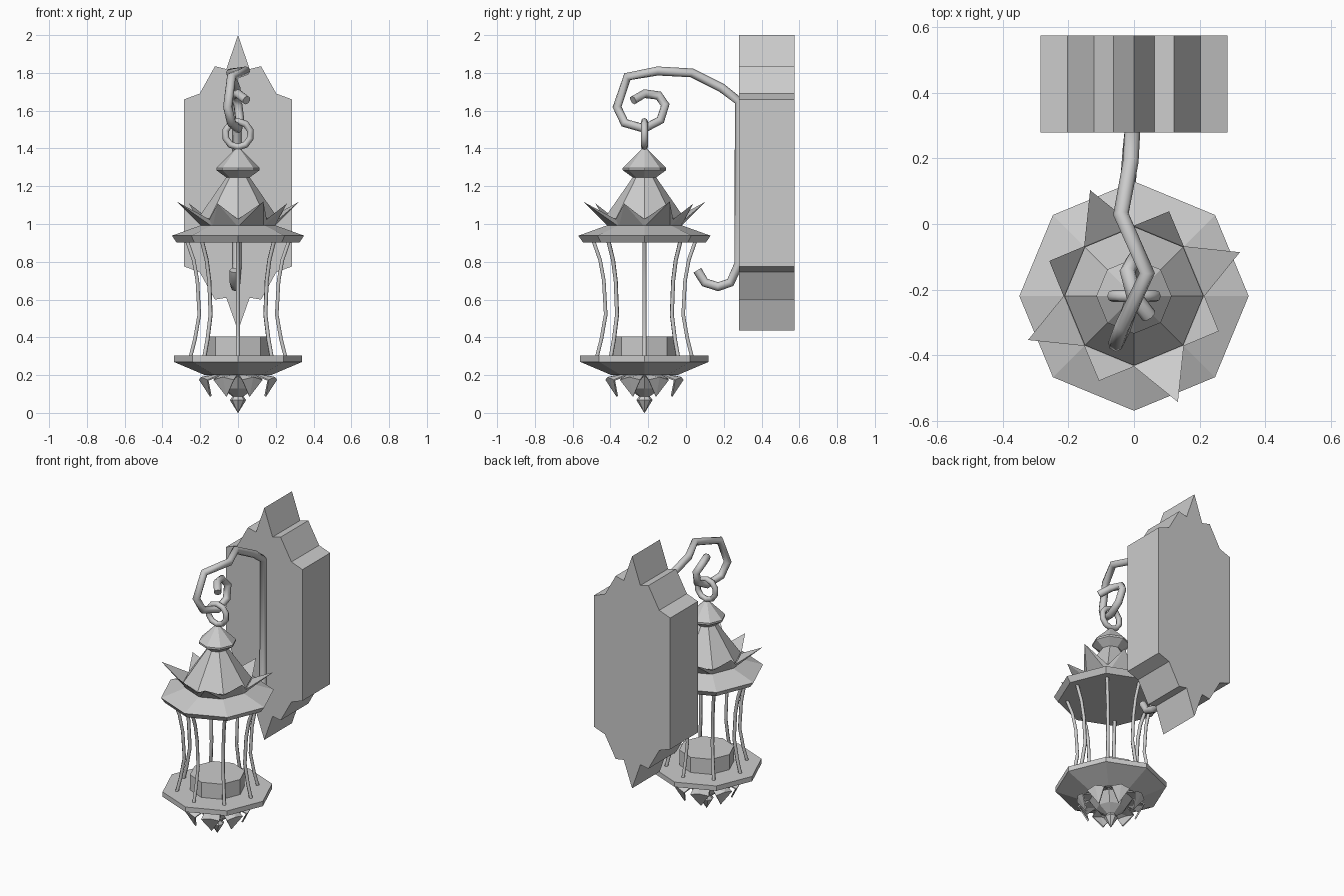
import bpy, bmesh
from math import sin, cos, pi, radians
from mathutils import Vector

if "Cube" in bpy.data.objects:
    bpy.data.objects.remove(bpy.data.objects["Cube"])

CY = -0.22  # lantern axis in y


def polar(r, deg, z):
    a = radians(deg)
    return Vector((r * cos(a), CY + r * sin(a), z))


def make(name, verts, faces):
    me = bpy.data.meshes.new(name)
    me.from_pydata([tuple(v) for v in verts], [], faces)
    bm = bmesh.new()
    bm.from_mesh(me)
    bmesh.ops.remove_doubles(bm, verts=bm.verts, dist=1e-5)
    bmesh.ops.recalc_face_normals(bm, faces=bm.faces)
    bm.to_mesh(me)
    bm.free()
    ob = bpy.data.objects.new(name, me)
    bpy.context.collection.objects.link(ob)
    return ob


def lathe(name, profile, n=8):
    """Closed n-sided turned part, profile is (radius, z) from bottom to top."""
    verts = [polar(r, 360 * k / n, z) for r, z in profile for k in range(n)]
    faces = [[j * n + k, j * n + (k + 1) % n, (j + 1) * n + (k + 1) % n, (j + 1) * n + k]
             for j in range(len(profile) - 1) for k in range(n)]
    faces += [list(range(n))[::-1], [(len(profile) - 1) * n + k for k in range(n)]]
    return make(name, verts, faces)


def pipe(name, paths, radius, cyclic=False, res=2):
    cu = bpy.data.curves.new(name, 'CURVE')
    cu.dimensions = '3D'
    cu.bevel_depth = radius
    cu.bevel_resolution = res
    cu.use_fill_caps = True
    for pts in paths:
        sp = cu.splines.new('POLY')
        sp.points.add(len(pts) - 1)
        for p, co in zip(sp.points, pts):
            p.co = (*co, 1)
        sp.use_cyclic_u = cyclic
        sp.use_smooth = True
    ob = bpy.data.objects.new(name, cu)
    bpy.context.collection.objects.link(ob)
    return ob


# Wall plate: stepped, pointed outline extruded in depth
top = [(0.285, 1.66), (0.203, 1.69), (0.122, 1.835), (0.062, 1.82)]
bottom = [(0.062, 0.61), (0.122, 0.60), (0.203, 0.745), (0.285, 0.775)]
right = bottom + top
outline = [(0, 0.435)] + right + [(0, 2.0)] + [(-x, z) for x, z in reversed(right)]
n = len(outline)
make("wall_plate", [(x, y, z) for y in (0.28, 0.575) for x, z in outline],
     [list(range(n)), list(range(n, 2 * n))] +
     [[i, (i + 1) % n, n + (i + 1) % n, n + i] for i in range(n)])

# Bent hook arm
pipe("hook_arm", [[
    (-0.02, 0.06, 0.755), (-0.02, 0.10, 0.69), (-0.015, 0.17, 0.668), (-0.01, 0.235, 0.69),
    (-0.005, 0.28, 0.79), (-0.005, 0.28, 1.65), (-0.01, 0.19, 1.72), (-0.04, 0.03, 1.80),
    (0.04, -0.15, 1.81), (-0.035, -0.31, 1.78), (-0.055, -0.365, 1.62), (-0.035, -0.325, 1.535),
    (0, -0.22, 1.505), (0.01, -0.135, 1.55), (0, -0.11, 1.63), (-0.02, -0.145, 1.68),
    (0, -0.22, 1.69), (0.045, -0.28, 1.655)]], 0.024)

# Hanging ring
pipe("hanging_ring", [[(0.068 * sin(k * pi / 5), CY, 1.475 + 0.068 * cos(k * pi / 5))
                       for k in range(10)]], 0.018, cyclic=True)

# Roof, finial and eave
lathe("finial", [(0.06, 1.245), (0.115, 1.285), (0.115, 1.297), (0.012, 1.40)])
lathe("roof_cone", [(0.19, 0.985), (0.212, 1.03), (0.06, 1.25)])
lathe("eave", [(0.325, 0.902), (0.35, 0.938), (0.20, 0.992)])

# Crown of alternating long and short spikes
verts, faces = [], []
for k in range(8):
    a, b = 45 * k, 45 * k + 45
    tip = polar(0.35, a + 22.5, 1.118) if k % 2 == 0 else polar(0.28, a + 22.5, 1.108)
    i = len(verts)
    verts += [polar(0.215, a, 1.025), polar(0.215, b, 1.025),
              polar(0.19, b, 0.985), polar(0.19, a, 0.985), tip]
    faces += [[i, i + 1, i + 4], [i + 1, i + 2, i + 4], [i + 2, i + 3, i + 4],
              [i + 3, i, i + 4], [i, i + 3, i + 2, i + 1]]
make("crown_spikes", verts, faces)

# Cage bars
bar = [(0.27, 0.91), (0.235, 0.81), (0.215, 0.70), (0.205, 0.52), (0.228, 0.39), (0.252, 0.295)]
pipe("cage_bars", [[polar(r, 45 * k, z) for r, z in bar] for k in range(8)], 0.011, res=1)

# Base tray, candle block and bottom drop
lathe("base_tray", [(0.175, 0.20), (0.34, 0.27), (0.34, 0.303)])
lathe("candle_block", [(0.17, 0.295), (0.17, 0.405)])
lathe("bottom_cup", [(0.025, 0.085), (0.09, 0.13), (0.14, 0.205)])
lathe("drop_tip", [(0.001, 0.0), (0.043, 0.068), (0.02, 0.10)])

# Claw leaves under the tray
verts, faces = [], []
for k in range(8):
    a = 22.5 + 45 * k
    side = Vector((-sin(radians(a)), cos(radians(a)), 0)) * 0.058
    root, knee = polar(0.12, a, 0.205), polar(0.20, a, 0.175)
    i = len(verts)
    verts += [root - side * 0.8, root + side * 0.8, knee + side, knee - side,
              polar(0.212, a, 0.19), polar(0.16, a, 0.085)]
    faces += [[i, i + 4, i + 1], [i + 1, i + 4, i + 2], [i + 3, i + 4, i],
              [i + 4, i + 5, i + 2], [i + 3, i + 5, i + 4]]
claws = make("claw_leaves", verts, faces)
mod = claws.modifiers.new("thickness", 'SOLIDIFY')
mod.thickness = 0.01
